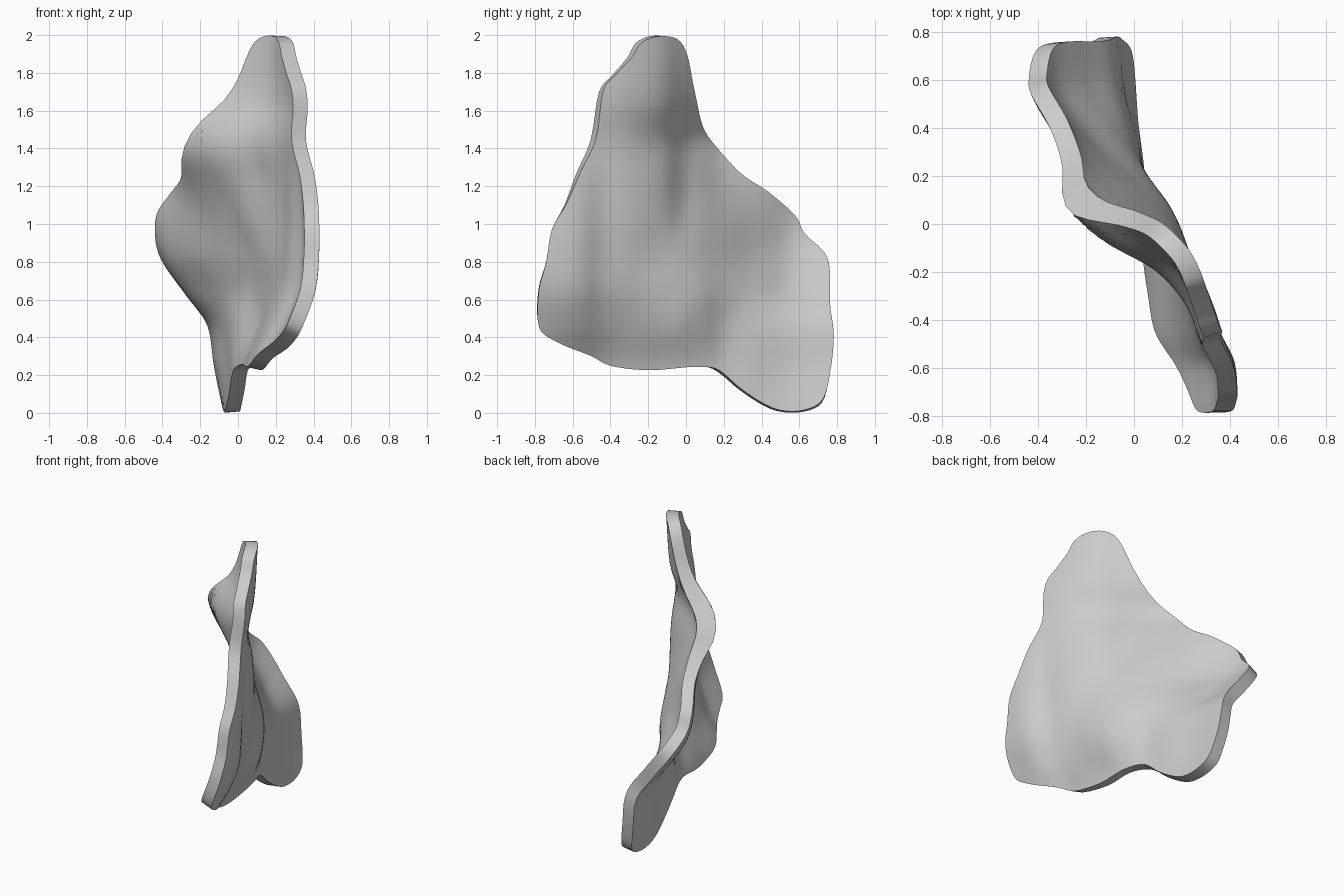
import bpy
import bmesh
from math import radians, exp
from mathutils import Vector

cube = bpy.data.objects.get("Cube")
if cube:
    bpy.data.objects.remove(cube, do_unlink=True)

# Side outline of the shard, (y, z) in hundredths
OUTLINE = [(-16, 199.5), (-7, 198), (-2, 190), (2, 170), (9, 147), (26, 127),
           (42, 117), (56, 105), (62, 94), (73, 83), (76, 72), (76, 55),
           (78, 40), (76, 20), (72, 6), (62, 1), (50, 1), (40, 5), (28, 13),
           (20, 20), (13, 24), (0, 25), (-20, 23.5), (-40, 26), (-52, 32),
           (-70, 40), (-78, 47), (-78, 65), (-74, 80), (-71, 97), (-64, 110),
           (-57, 127), (-49, 145), (-45, 170), (-38, 179), (-30, 188), (-25, 196)]

# Depth of the warped sheet (x in hundredths) at columns of y and rows of z
COLUMNS = [-80, -59, -46, -30, -15, -4, 6, 18, 35, 55, 80]
ROWS = [0, 25, 48, 65, 85, 105, 125, 145, 165, 200]
DEPTH = [[22, 18, 10, 6, 5, 4, 4, 2, -1, -3, -4],
         [22, 17, 12, 10, 8, 7, 5, 1, -2, -7, -9],
         [31, 29, 23, 19, 17, 15, 10, 2, -4, -10, -13],
         [37, 36, 29, 24, 20, 16, 11, 2, -10, -22, -25],
         [39, 38, 31, 26, 19, 13, 6, -5, -21, -35, -39],
         [39, 38, 32, 27, 18, 7, -1, -12, -26, -39, -45],
         [39, 37, 32, 26, 16, 1, -9, -20, -29, -35, -40],
         [37, 35, 31, 24, 11, -5, -16, -26, -31, -35, -39],
         [38, 36, 33, 27, 18, 5, -6, -15, -21, -30, -38],
         [34, 32, 29, 27, 21, 12, 4, -4, -12, -20, -30]]

THICKNESS = 0.08
SWELL = Vector((0.1, 1.43))   # where the sheet is thicker on its right face
CENTRE = Vector((0.0, 0.8))
RINGS = 22
STEPS = 4


def catmull(a, b, c, d, t):
    return 0.5 * (2 * b + (c - a) * t + (2 * a - 5 * b + 4 * c - d) * t * t
                  + (3 * b - a - 3 * c + d) * t ** 3)


def sample(keys, values, k):
    """Smooth interpolation through unevenly spaced keys."""
    last = len(keys) - 1
    k = min(max(k, keys[0]), keys[last])
    i = max(j for j in range(last) if keys[j] <= k)
    span = keys[i + 1] - keys[i]
    t = (k - keys[i]) / span

    def slope(j):
        lo, hi = max(j - 1, 0), min(j + 1, last)
        return (values[hi] - values[lo]) / (keys[hi] - keys[lo]) * span

    a, b = values[i], values[i + 1]
    return (a * (1 + 2 * t) * (1 - t) ** 2 + slope(i) * t * (1 - t) ** 2
            + b * t * t * (3 - 2 * t) - slope(i + 1) * t * t * (1 - t))


def depth(y, z):
    across = [sample(COLUMNS, row, y * 100) for row in DEPTH]
    return sample(ROWS, across, z * 100) / 100


def sheet_point(p, side):
    """Point on one face of the sheet, offset along the local normal."""
    y, z = p
    e = 0.05
    dy = (depth(y + e, z) - depth(y - e, z)) / (2 * e)
    dz = (depth(y, z + e) - depth(y, z - e)) / (2 * e)
    normal = Vector((1, -dy, -dz)).normalized()
    offset = side * THICKNESS / 2
    if side < 0:
        offset -= 0.045 * exp(-((p - SWELL).length / 0.2) ** 2)
    return Vector((depth(y, z), y, z)) + normal * offset


# Smooth closed outline
pts = [Vector(p) / 100 for p in OUTLINE]
n = len(pts)
edge = [catmull(pts[i - 1], pts[i], pts[(i + 1) % n], pts[(i + 2) % n], s / STEPS)
        for i in range(n) for s in range(STEPS)]

# Concentric rings cover one face, cross the rim and return over the other
bm = bmesh.new()
loops = []
for side in (1, -1):
    order = range(1, RINGS + 1) if side == 1 else range(RINGS, 0, -1)
    for r in order:
        loops.append([bm.verts.new(sheet_point(CENTRE.lerp(p, r / RINGS), side))
                      for p in edge])
m = len(edge)
for a, b in zip(loops, loops[1:]):
    for i in range(m):
        j = (i + 1) % m
        bm.faces.new((a[i], a[j], b[j], b[i]))
for side, ring in ((1, loops[0]), (-1, loops[-1])):
    hub = bm.verts.new(sheet_point(CENTRE, side))
    for i in range(m):
        bm.faces.new((hub, ring[i], ring[(i + 1) % m]))
bmesh.ops.recalc_face_normals(bm, faces=bm.faces)

mesh = bpy.data.meshes.new("curved_shard")
bm.to_mesh(mesh)
bm.free()
shard = bpy.data.objects.new("curved_shard", mesh)
bpy.context.collection.objects.link(shard)

# Plain grey material
grey = bpy.data.materials.new("plain_grey")
grey.use_nodes = True
colour = (0.6, 0.6, 0.6, 1)
grey.diffuse_color = colour
grey.node_tree.nodes["Principled BSDF"].inputs["Base Color"].default_value = colour
mesh.materials.append(grey)

bpy.context.view_layer.objects.active = shard
shard.select_set(True)
bpy.ops.object.shade_smooth_by_angle(angle=radians(40))
